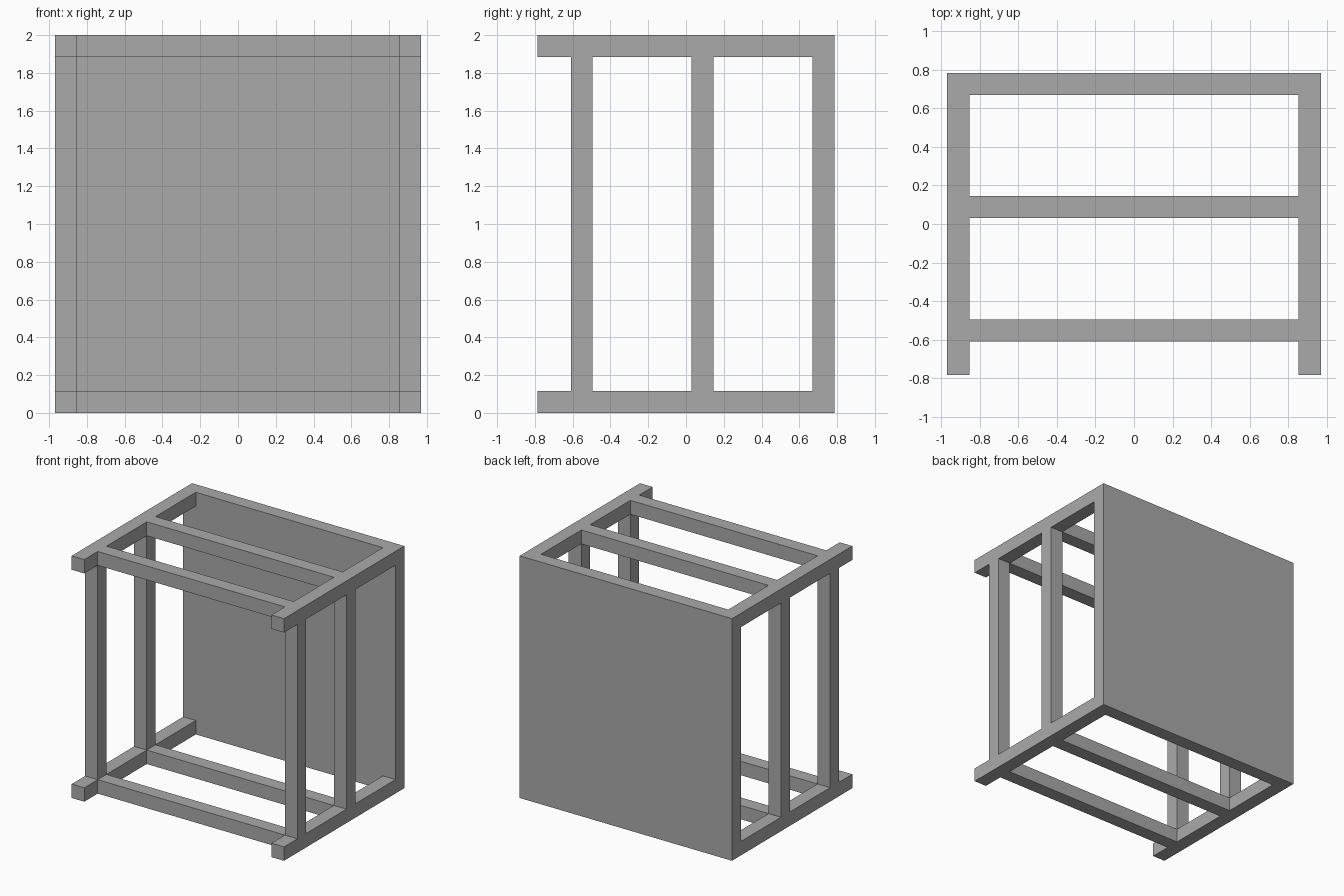
import bpy

cube = bpy.data.objects.get("Cube")
if cube:
    bpy.data.objects.remove(cube, do_unlink=True)

# Overall half sizes, height and bar thickness
HX, HY, H, T = 0.97, 0.785, 2.0, 0.115
PANEL_Y = HY - T

grey = bpy.data.materials.new("frame_grey")
grey.use_nodes = True
colour = (0.4, 0.4, 0.4, 1)
grey.diffuse_color = colour
grey.node_tree.nodes["Principled BSDF"].inputs["Base Color"].default_value = colour


def box(name, low, high):
    """Axis-aligned box between two corners."""
    centre = [(a + b) / 2 for a, b in zip(low, high)]
    bpy.ops.mesh.primitive_cube_add(size=1, location=centre)
    ob = bpy.context.object
    ob.name = name
    ob.scale = [b - a for a, b in zip(low, high)]
    bpy.ops.object.transform_apply(location=False, rotation=False, scale=True)
    ob.data.materials.append(grey)


# Solid back panel
box("back_panel", (-HX, PANEL_Y, 0), (HX, HY, H))

levels = {"bottom": 0, "top": H - T}
sides = {"right": -HX, "left": HX - T}
bays = {"front": -0.61, "middle": 0.03}

# Side rails running from the panel to the projecting front ends
for level, z in levels.items():
    for side, x in sides.items():
        box(f"{level}_{side}_rail", (x, -HY, z), (x + T, PANEL_Y, z + T))

for bay, y in bays.items():
    # Upright posts between the rails
    for side, x in sides.items():
        box(f"{bay}_{side}_post", (x, y, T), (x + T, y + T, H - T))
    # Crossbars joining the two sides
    for level, z in levels.items():
        box(f"{bay}_{level}_crossbar", (T - HX, y, z), (HX - T, y + T, z + T))
